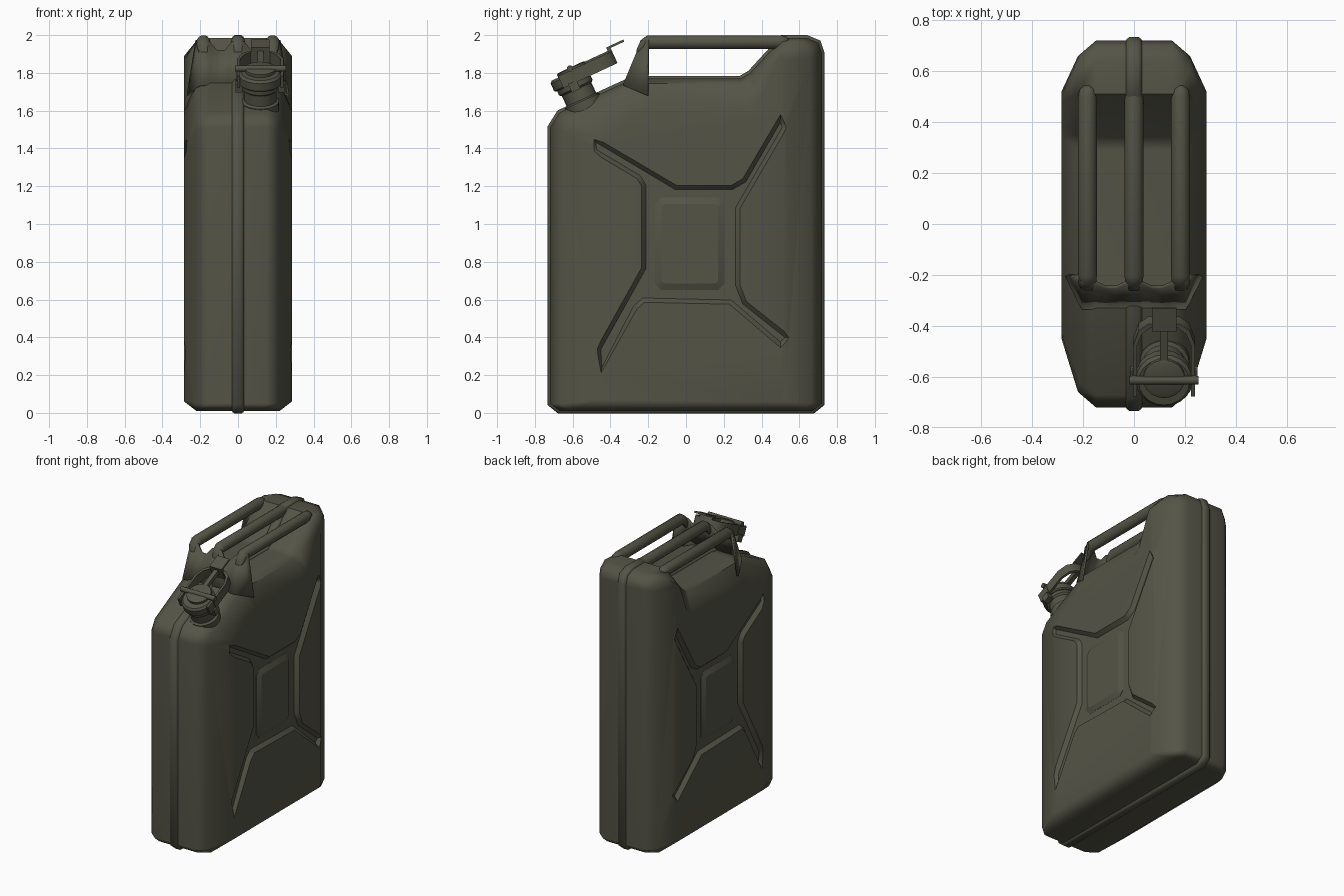
import bpy, bmesh, math
from mathutils import Vector, Matrix

if "Cube" in bpy.data.objects:
    bpy.data.objects.remove(bpy.data.objects["Cube"])

olive = bpy.data.materials.new("olive_drab_paint")
olive.diffuse_color = (0.09, 0.088, 0.062, 1)
olive.use_nodes = True
olive.node_tree.nodes["Principled BSDF"].inputs["Base Color"].default_value = olive.diffuse_color


def finish(name, bm, angle=45):
    bmesh.ops.recalc_face_normals(bm, faces=bm.faces)
    me = bpy.data.meshes.new(name)
    bm.to_mesh(me)
    bm.free()
    ob = bpy.data.objects.new(name, me)
    bpy.context.collection.objects.link(ob)
    me.materials.append(olive)
    smooth(ob, angle)
    return ob


def smooth(ob, angle):
    bpy.ops.object.select_all(action='DESELECT')
    ob.select_set(True)
    bpy.context.view_layer.objects.active = ob
    bpy.ops.object.shade_smooth_by_angle(angle=math.radians(angle))


def add_loft(bm, rings):
    """Closed solid through rings of 3D points with equal counts."""
    vs = [[bm.verts.new(p) for p in r] for r in rings]
    n = len(vs[0])
    for a, b in zip(vs, vs[1:]):
        for i in range(n):
            j = (i + 1) % n
            bm.faces.new((a[i], a[j], b[j], b[i]))
    bm.faces.new(vs[0])
    bm.faces.new(vs[-1])


def at_x(x, loop):
    return [(x, y, z) for y, z in loop]


def offset(loop, d):
    """Mitred offset of a closed 2D loop, positive is inward."""
    pts = [Vector(p) for p in loop]
    n = len(pts)
    area = sum(pts[i - 1].x * pts[i].y - pts[i].x * pts[i - 1].y for i in range(n))
    s = 1 if area > 0 else -1
    out = []
    for i in range(n):
        e1 = (pts[i] - pts[i - 1]).normalized()
        e2 = (pts[(i + 1) % n] - pts[i]).normalized()
        n1, n2 = Vector((-e1.y, e1.x)) * s, Vector((-e2.y, e2.x)) * s
        m = n1 + n2
        out.append(pts[i] + m * (d / max(0.5, 1 + n1.dot(n2))))
    return [(p.x, p.y) for p in out]


# Body: three matching side profiles (y, z), from the middle to the flat side
outer = [(-.67, .01), (-.72, .05), (-.72, 1.51), (-.67, 1.59), (-.31, 1.755), (-.24, 1.77), (.29, 1.77),
         (.34, 1.80), (.51, 1.985), (.64, 1.985), (.70, 1.96), (.72, 1.90), (.72, .05), (.67, .01)]
mid = [(-.62, .01), (-.66, .05), (-.66, 1.49), (-.62, 1.56), (-.29, 1.73), (-.23, 1.745), (.30, 1.745),
       (.35, 1.775), (.51, 1.965), (.60, 1.97), (.65, 1.93), (.66, 1.88), (.66, .05), (.62, .01)]
side = [(-.43, .06), (-.45, .07), (-.45, 1.40), (-.43, 1.45), (-.26, 1.58), (-.20, 1.60), (.34, 1.61),
        (.39, 1.65), (.48, 1.87), (.50, 1.89), (.51, 1.88), (.52, 1.86), (.52, .07), (.50, .06)]
bm = bmesh.new()
add_loft(bm, [at_x(x, l) for x, l in ((-.285, side), (-.22, mid), (-.15, outer),
                                      (.15, outer), (.22, mid), (.285, side))])
body = finish("can_body", bm)

# Cross-shaped recess stamped into both sides
cross = [(-.50, 1.47), (-.05, 1.205), (.24, 1.205), (.30, 1.24), (.50, 1.58),
         (.535, 1.51), (.285, 1.08), (.285, .68), (.32, .59), (.56, .40),
         (.50, .345), (.23, .575), (-.22, .585), (-.26, .55), (-.45, .21),
         (-.475, .34), (-.235, .77), (-.235, 1.20), (-.26, 1.24), (-.495, 1.38)]
bm = bmesh.new()
for s in (1, -1):
    add_loft(bm, [at_x(s * .259, offset(cross, .023)), at_x(s * .2855, cross), at_x(s * .32, cross)])
cutter = finish("recess_cutter", bm)
cutter.hide_render = True
mod = body.modifiers.new("recess", 'BOOLEAN')
mod.operation, mod.solver, mod.object = 'DIFFERENCE', 'EXACT', cutter
smooth(body, 45)
bpy.ops.object.modifier_apply(modifier="recess")
bpy.data.objects.remove(cutter)
smooth(body, 45)
body.modifiers.new("weighted", 'WEIGHTED_NORMAL').keep_sharp = True

# Raised square pads in the middle of each recess
pad = [(-.13, .65), (.17, .65), (.205, .685), (.205, 1.105), (.17, 1.14), (-.13, 1.14), (-.165, 1.105), (-.165, .685)]
bm = bmesh.new()
for s in (1, -1):
    add_loft(bm, [at_x(s * .25, pad), at_x(s * .26, pad), at_x(s * .277, offset(pad, .035))])
finish("side_pads", bm, 20)

# Weld seam around the middle
bm = bmesh.new()
add_loft(bm, [at_x(x, offset(outer, d)) for x, d in ((-.034, .01), (-.03, -.005), (-.018, -.0145),
                                                    (.018, -.0145), (.03, -.005), (.034, .01))])
finish("weld_seam", bm, 50)

# Three carrying bars
bm = bmesh.new()
path = [(-.262, 1.90, .022), (-.24, 1.94, .034), (-.205, 1.9625, .037), (.50, 1.9625, .037),
        (.53, 1.965, .030), (.545, 1.965, .012)]
ring = [2 * math.pi * k / 14 for k in range(14)]
for x in (-.183, 0, .183):
    add_loft(bm, [[(x + r * math.cos(a), y, z + r * math.sin(a)) for a in ring] for y, z, r in path])
finish("handle_bars", bm, 50)

# Front handle plate: scalloped top edge, sloping face and folded side flanges
half = [(0, 1.975), (.035, 1.965), (.07, 1.92), (.11, 1.92), (.148, 1.965), (.205, 1.975)]
top = [(x, -.235 - (1.975 - z) * .35, z) for x, z in half] + [(.225, -.20, 1.975)]
low = [(x, -.335, 1.735) for x, z in half] + [(.272, -.205, 1.68)]
bm = bmesh.new()
for s in (1, -1):
    rows = [[bm.verts.new((s * x, y, z)) for x, y, z in r] for r in (top, low)]
    for i in range(len(top) - 1):
        bm.faces.new((rows[0][i], rows[0][i + 1], rows[1][i + 1], rows[1][i]))
bmesh.ops.remove_doubles(bm, verts=bm.verts, dist=.0005)
plate = finish("handle_plate", bm, 40)
sol = plate.modifiers.new("thickness", 'SOLIDIFY')
sol.thickness = .014

# Filler neck and lid, built upright then tilted onto the sloping shoulder
tilt = Matrix.Translation((.118, -.545, 1.64)) @ Matrix.Rotation(math.radians(25), 4, 'X')


def lathe(bm, prof, v=0.0, n=20):
    add_loft(bm, [[(r * math.cos(2 * math.pi * k / n), v + r * math.sin(2 * math.pi * k / n), w)
                   for k in range(n)] for r, w in prof])


def box(bm, u0, u1, v0, v1, w0, w1):
    add_loft(bm, [[(u0, v0, w), (u1, v0, w), (u1, v1, w), (u0, v1, w)] for w in (w0, w1)])


def tilted(name, bm, angle=40):
    bm.transform(tilt)
    return finish(name, bm, angle)


bm = bmesh.new()
lathe(bm, [(.10, -.05), (.10, .012), (.086, .02), (.086, .08), (.098, .09), (.098, .13)])
tilted("filler_neck", bm)

bm = bmesh.new()
lathe(bm, [(.104, .115), (.112, .122), (.112, .165), (.10, .178)])
lathe(bm, [(.082, .17), (.082, .195), (.07, .2)], v=.02)
tilted("filler_cap", bm)

# U-shaped locking lever
half_u = [(.122, -.06), (.122, .16), (.10, .225), (.06, .255)]
u_out = half_u + [(-u, v) for u, v in reversed(half_u)]
u_in = [(u * .87, v - (.016 if v > .2 else 0)) for u, v in reversed(u_out)]
bm = bmesh.new()
add_loft(bm, [[(u, v, w) for u, v in u_out + u_in] for w in (.115, .185)])
box(bm, -.016, .016, .06, .25, .165, .195)
tilted("locking_lever", bm)

# Thumb tab at the end of the lever
bm = bmesh.new()
box(bm, -.048, .048, .235, .335, .203, .215)
box(bm, -.048, .048, .235, .255, .12, .21)
tilted("thumb_tab", bm)

# Hinge pin across the cap and the small catch lugs beside the neck
bm = bmesh.new()
add_loft(bm, [[(u, .015 + .017 * math.cos(a), .195 + .017 * math.sin(a)) for a in ring] for u in (-.135, .135)])
for s in (1, -1):
    box(bm, s * .095, s * .132, -.03, .02, .075, .125)
    box(bm, s * .112, s * .126, 0, .03, .12, .20)
tilted("hinge_pin_and_lugs", bm)
